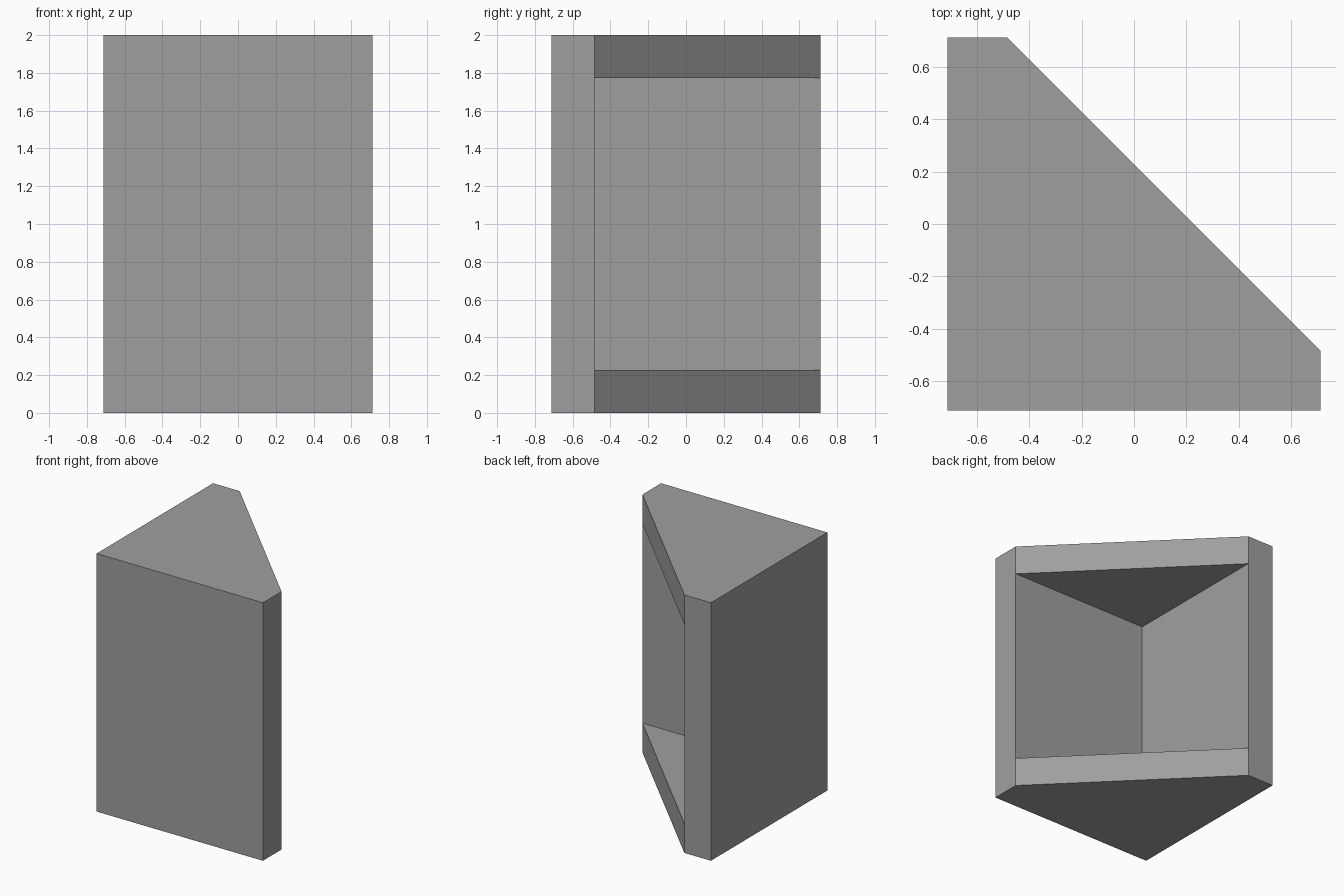
import bpy
import bmesh

if "Cube" in bpy.data.objects:
    bpy.data.objects.remove(bpy.data.objects["Cube"])

R = 0.713          # half width of the footprint
T = 0.228          # wall and plate thickness
I = -R + T         # inner wall plane
H = 2.0

grey = bpy.data.materials.new("plain grey")
grey.diffuse_color = (0.35, 0.35, 0.35, 1.0)
grey.use_nodes = True
grey.node_tree.nodes["Principled BSDF"].inputs["Base Color"].default_value = grey.diffuse_color

bm = bmesh.new()


def ring(points, z):
    return [bm.verts.new((x, y, z)) for x, y in points]


# Outer footprint: square corner with a diagonal opening side
outline = [(-R, -R), (R, -R), (R, I), (I, R), (-R, R)]
b0, b1, b2, b3, b4 = bottom = ring(outline, 0)
t0, t1, t2, t3, t4 = top = ring(outline, H)

# Cavity triangle at floor and ceiling: inner corner and two wall tips
cavity = [(I, I), (R, I), (I, R)]
f0, f1, f2 = floor = ring(cavity, T)
c0, c1, c2 = ceiling = ring(cavity, H - T)

faces = [
    bottom, top,                                          # outer caps
    (b0, b1, t1, t0), (b4, b0, t0, t4),                   # outer walls
    (b1, b2, f1, c1, t2, t1), (b3, b4, t4, t3, c2, f2),   # wall ends
    (b2, b3, f2, f1), (c1, c2, t3, t2),                   # plate edges
    floor, ceiling,                                       # cavity floor, ceiling
    (f0, f1, c1, c0), (f2, f0, c0, c2),                   # inner walls
]
for face in faces:
    bm.faces.new(face)
bmesh.ops.recalc_face_normals(bm, faces=bm.faces[:])

mesh = bpy.data.meshes.new("corner_bracket")
bm.to_mesh(mesh)
bm.free()
mesh.materials.append(grey)
bracket = bpy.data.objects.new("corner_bracket", mesh)
bpy.context.collection.objects.link(bracket)
